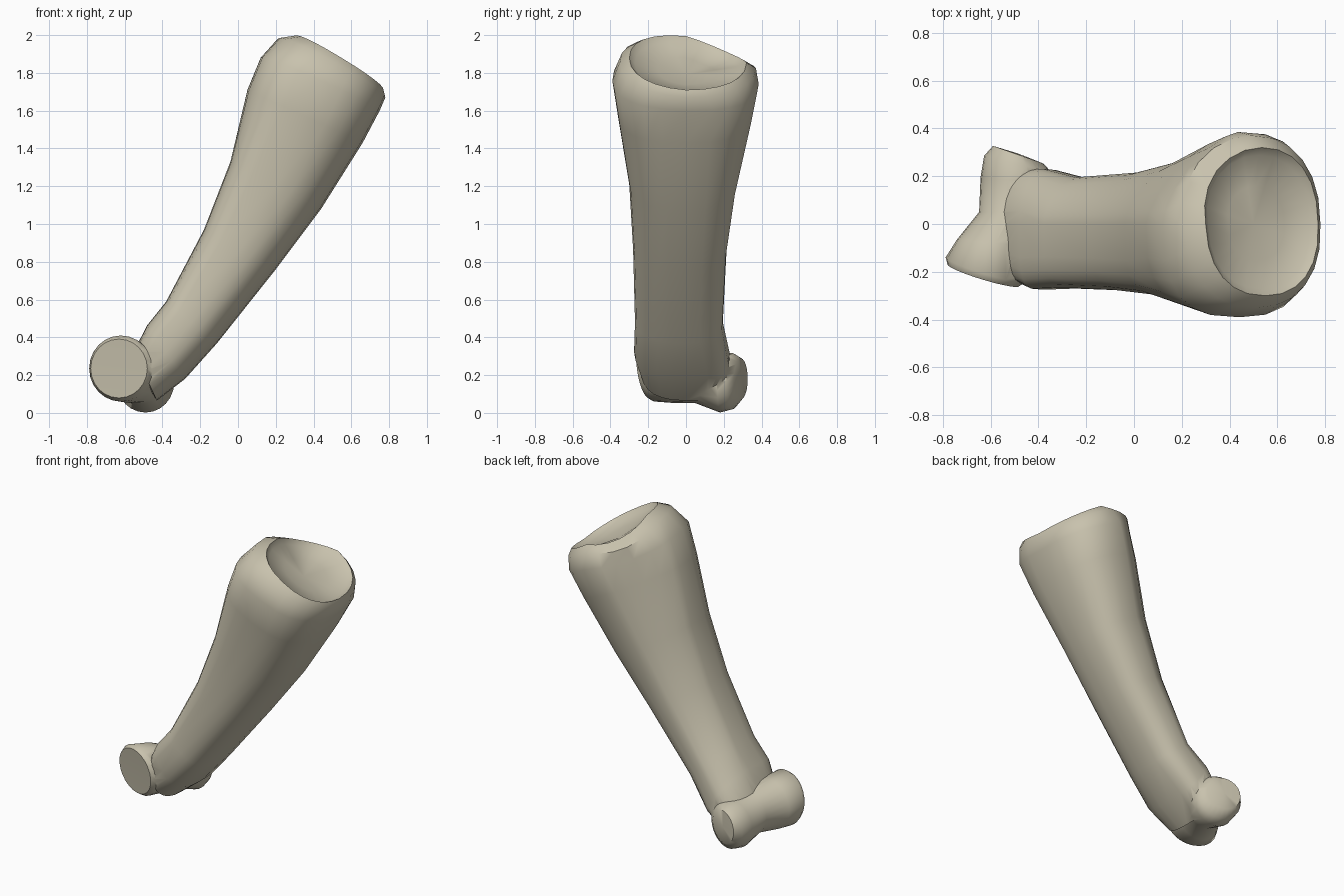
import bpy
import bmesh
from math import sin, cos, pi, copysign
from mathutils import Vector

cube = bpy.data.objects.get("Cube")
if cube:
    bpy.data.objects.remove(cube, do_unlink=True)

# One bone colour
bone_mat = bpy.data.materials.new("bone_beige")
bone_mat.use_nodes = True
colour = (0.58, 0.54, 0.42, 1)
bone_mat.diffuse_color = colour
bone_mat.node_tree.nodes["Principled BSDF"].inputs["Base Color"].default_value = colour

SIDES = 24


def power(v, e):
    return copysign(abs(v) ** e, v)


def shaft_ring(left, right, y_min, y_max, corners, warp=0.0):
    """Cross-section; corners = exponents of upper front, upper back, lower back, lower front."""
    a, b = Vector((left[0], 0, left[1])), Vector((right[0], 0, right[1]))
    mid, half = (a + b) / 2, (b - a) / 2
    axis = Vector((-half.z, 0, half.x)).normalized()
    up_front, up_back, low_back, low_front = corners
    ring = []
    for i in range(SIDES):
        t = 2 * pi * i / SIDES
        if sin(t) > 0:
            e = low_back if cos(t) > 0 else up_back
        else:
            e = low_front if cos(t) > 0 else up_front
        c, s = power(cos(t), e), power(sin(t), e)
        y = s * (y_max if s > 0 else -y_min)
        # Rim dips at the upper back corner and rises a little in front
        rise = 0.33 * y * min(0, c) if y > 0 else -0.1 * y
        p = mid + half * c + axis * rise * warp
        p.y = y
        ring.append(p)
    return ring


def spool_ring(y, x, z, radius, slant, lean=0.0):
    """Round slice of the lower joint, slanted along x and leaning along z."""
    ring = []
    for i in range(SIDES):
        t = 2 * pi * i / SIDES
        dx, dz = radius * cos(t), radius * 1.04 * sin(t)
        ring.append(Vector((x + dx, y + slant * dx + lean * dz, z + dz)))
    return ring


def loft(name, rings, start, end):
    """Skin the rings and close both ends with a fan around a point."""
    bm = bmesh.new()
    loops = [[bm.verts.new(p) for p in ring] for ring in rings]
    for lo, hi in zip(loops, loops[1:]):
        for i in range(SIDES):
            j = (i + 1) % SIDES
            bm.faces.new((lo[i], lo[j], hi[j], hi[i]))
    for ring, point in ((loops[0], start), (loops[-1], end)):
        tip = bm.verts.new(point)
        for i in range(SIDES):
            bm.faces.new((ring[i], ring[(i + 1) % SIDES], tip))
    bmesh.ops.recalc_face_normals(bm, faces=bm.faces)
    mesh = bpy.data.meshes.new(name)
    bm.to_mesh(mesh)
    bm.free()
    mesh.materials.append(bone_mat)
    obj = bpy.data.objects.new(name, mesh)
    bpy.context.collection.objects.link(obj)
    return obj


# Shaft: upper edge, lower edge, front and back width, corners, rim warp
low, middle = (0.5, 1.1, 0.5, 0.85), (0.5, 1.3, 0.7, 0.85)
high, rim = (0.7, 1.4, 0.75, 0.8), (0.85, 1.05, 0.9, 0.9)
sections = [
    shaft_ring((-0.55, 0.33), (-0.43, 0.065), -0.23, 0.23, low),
    shaft_ring((-0.48, 0.465), (-0.28, 0.18), -0.275, 0.23, low),
    shaft_ring((-0.38, 0.59), (-0.11, 0.37), -0.27, 0.195, middle),
    shaft_ring((-0.18, 0.97), (0.20, 0.76), -0.28, 0.215, middle),
    shaft_ring((-0.04, 1.33), (0.44, 1.08), -0.30, 0.265, middle),
    shaft_ring((0.05, 1.71), (0.66, 1.43), -0.36, 0.35, high),
    shaft_ring((0.12, 1.88), (0.75, 1.60), -0.39, 0.385, high, 0.5),
    shaft_ring((0.21, 1.98), (0.78, 1.67), -0.35, 0.37, rim, 1),
    shaft_ring((0.30, 1.995), (0.77, 1.71), -0.30, 0.32, rim, 1),
]
# Hollow socket at the upper end
socket = Vector((0.50, 0, 1.79))
for scale, drop in ((0.9, 0.02), (0.5, 0.012)):
    sections.append([socket + (p - socket) * scale - Vector((drop / 2, 0, drop))
                     for p in sections[8]])
shaft = loft("bone_shaft", sections, Vector((-0.50, 0, 0.18)), socket)

# Spool-shaped lower joint, waisted in the middle
slices = [
    spool_ring(-0.215, -0.63, 0.235, 0.15, -0.3, -0.12),
    spool_ring(-0.19, -0.62, 0.235, 0.168, -0.3, -0.12),
    spool_ring(-0.08, -0.58, 0.220, 0.16, -0.1),
    spool_ring(0.05, -0.51, 0.195, 0.138, 0),
    spool_ring(0.18, -0.49, 0.160, 0.152, -0.1),
    spool_ring(0.25, -0.485, 0.168, 0.142, -0.25),
    spool_ring(0.29, -0.485, 0.180, 0.105, -0.35),
]
joint = loft("lower_joint", slices, Vector((-0.63, -0.212, 0.235)),
             Vector((-0.485, 0.295, 0.18)))

# Fuse the joint into the shaft
fuse = shaft.modifiers.new("fuse", "BOOLEAN")
fuse.operation = "UNION"
fuse.solver = "EXACT"
fuse.object = joint
bpy.ops.object.select_all(action="DESELECT")
bpy.context.view_layer.objects.active = shaft
shaft.select_set(True)
bpy.ops.object.modifier_apply(modifier=fuse.name)
bpy.data.objects.remove(joint, do_unlink=True)
shaft.name = "finger_bone"
bpy.ops.object.shade_smooth_by_angle(angle=0.85)
